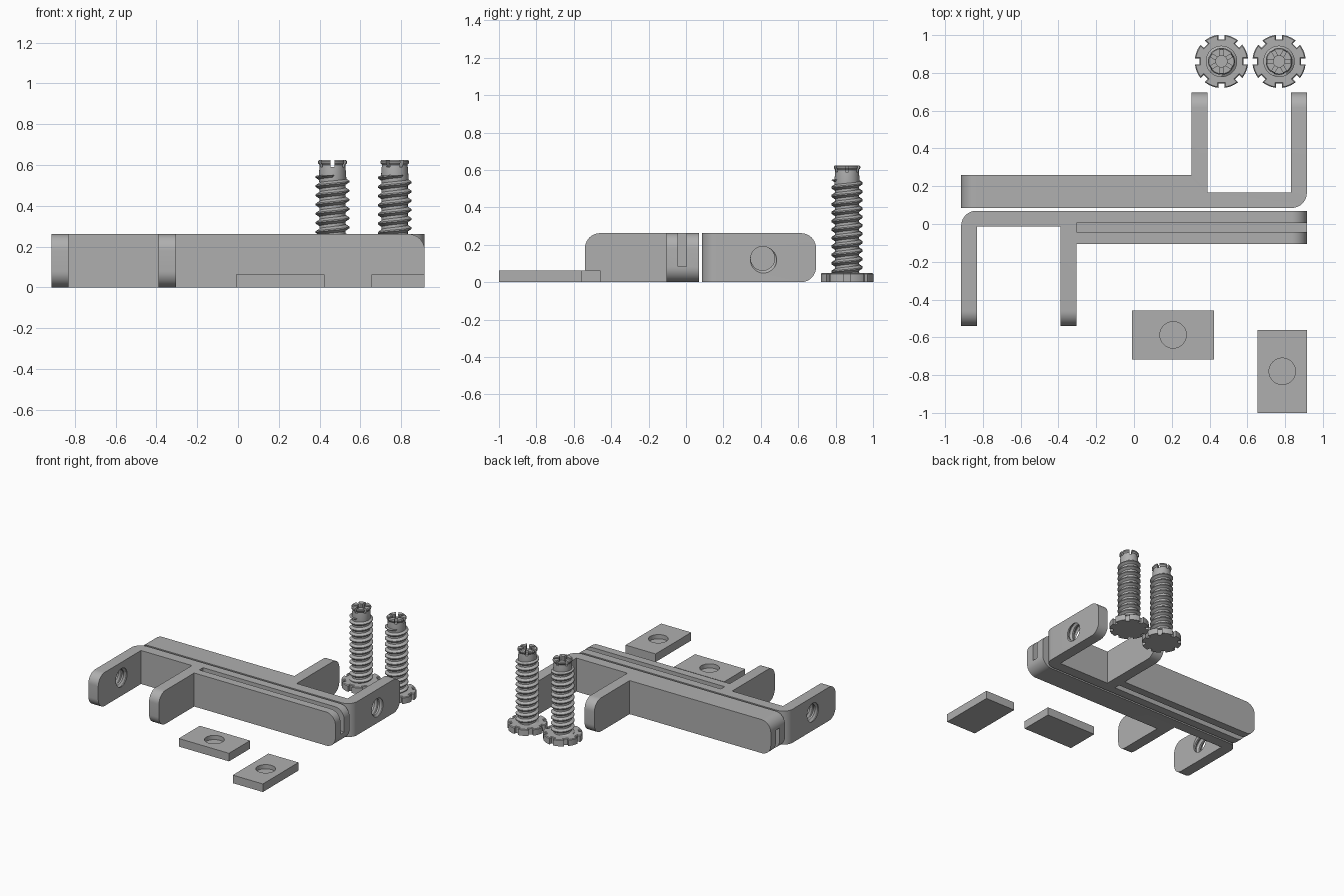
import bpy, bmesh
from math import pi, sin, cos, radians
from mathutils import Matrix, Vector

cube = bpy.data.objects.get("Cube")
if cube:
    bpy.data.objects.remove(cube)

grey = bpy.data.materials.new("plain grey")
grey.use_nodes = True
grey.diffuse_color = (0.43, 0.43, 0.43, 1)
grey.node_tree.nodes["Principled BSDF"].inputs["Base Color"].default_value = grey.diffuse_color

H = 0.262        # clamp height
SHIFT = 0.155    # the two clamps mirror through y = SHIFT / 2


def finish(mesh):
    mesh.materials.clear()
    mesh.materials.append(grey)
    mesh.shade_smooth()
    mesh.set_sharp_from_angle(angle=radians(32))


def make(name, bm, loc=(0, 0, 0), spin=0):
    bmesh.ops.recalc_face_normals(bm, faces=bm.faces)
    mesh = bpy.data.meshes.new(name)
    bm.to_mesh(mesh)
    bm.free()
    obj = bpy.data.objects.new(name, mesh)
    bpy.context.collection.objects.link(obj)
    obj.location, obj.rotation_euler.z = loc, spin
    finish(mesh)
    return obj


def prism(points, z0, z1):
    bm = bmesh.new()
    face = bm.faces.new([bm.verts.new((x, y, z0)) for x, y in points])
    top = bmesh.ops.extrude_face_region(bm, geom=[face])["geom"]
    verts = [g for g in top if isinstance(g, bmesh.types.BMVert)]
    bmesh.ops.translate(bm, verts=verts, vec=(0, 0, z1 - z0))
    return bm


def box(x0, x1, y0, y1, z0, z1):
    return prism([(x0, y0), (x1, y0), (x1, y1), (x0, y1)], z0, z1)


def lathe(profile, steps=48):
    bm = bmesh.new()
    verts = [bm.verts.new((r, 0, z)) for r, z in profile]
    edges = [bm.edges.new(p) for p in zip(verts, verts[1:])]
    bmesh.ops.spin(bm, geom=verts + edges, cent=(0, 0, 0), axis=(0, 0, 1),
                   angle=2 * pi, steps=steps)
    bmesh.ops.remove_doubles(bm, verts=bm.verts, dist=1e-5)
    return bm


def thread(core, crest, z0, z1, pitch, steps=40):
    """Helical rod: a thread profile swept round and clamped at both ends."""
    bm = bmesh.new()
    shape = [(0, core), (0.3, core), (0.58, crest), (0.72, crest)]
    rows = []
    for turn in range(-1, int((z1 - z0) / pitch) + 2):
        for f, r in shape:
            row = []
            for i in range(steps + 1):
                a = 2 * pi * i / steps
                z = z0 + pitch * (turn + f + i / steps)
                rad = r if z0 < z < z1 else core
                row.append(bm.verts.new((rad * cos(a), rad * sin(a), min(max(z, z0), z1))))
            rows.append(row)
    for low, high in zip(rows, rows[1:]):
        for i in range(steps):
            bm.faces.new((low[i], low[i + 1], high[i + 1], high[i]))
    bmesh.ops.remove_doubles(bm, verts=bm.verts, dist=1e-5)
    bmesh.ops.holes_fill(bm, edges=[e for e in bm.edges if e.is_boundary], sides=0)
    return bm


def cut(obj, *cutters):
    for c in cutters:
        mod = obj.modifiers.new("cut", 'BOOLEAN')
        mod.operation, mod.solver, mod.object = 'DIFFERENCE', 'EXACT', c
    bpy.context.view_layer.update()
    graph = bpy.context.evaluated_depsgraph_get()
    mesh = bpy.data.meshes.new_from_object(obj.evaluated_get(graph))
    obj.modifiers.clear()
    obj.data = mesh
    for c in cutters:
        bpy.data.objects.remove(c)
    finish(mesh)


# Front clamp: thin web with two arms, then a thick bar
outline = [(-0.915, 0.07), (-0.915, -0.54), (-0.83, -0.54), (-0.83, -0.012),
           (-0.39, -0.012), (-0.39, -0.54), (-0.305, -0.54), (-0.305, -0.105),
           (0.915, -0.105), (0.915, 0.07)]
bm = prism(outline, 0, H)


def is_rounded(e):
    a, b = (v.co for v in e.verts)
    if abs(a.z - b.z) > 0.1:
        return a.x < -0.9 and a.y > 0
    mid = (a + b) / 2
    return mid.y < -0.53 or mid.x > 0.91


bmesh.ops.bevel(bm, geom=[e for e in bm.edges if is_rounded(e)], offset=0.08,
                segments=10, profile=0.5, affect='EDGES')
front_clamp = make("front_clamp", bm)
groove = make("groove_cutter", box(-0.305, 1, -0.042, 0.004, 0.085, 0.4))
bm = thread(0.064, 0.079, -0.1, 0.1, 0.045)
bm.transform(Matrix.Translation((-0.87, SHIFT - 0.41, H / 2 + 0.004)) @ Matrix.Rotation(pi / 2, 4, 'Y'))
cut(front_clamp, groove, make("hole_cutter", bm))

# Back clamp: the same part inverted through the middle
bm = bmesh.new()
bm.from_mesh(front_clamp.data)
for v in bm.verts:
    v.co = Vector((0, SHIFT, H)) - v.co
make("back_clamp", bm)

# Pads with a shallow round socket
for name, x, y, hx, hy in (("front_pad", 0.207, -0.587, 0.217, 0.13),
                           ("corner_pad", 0.785, -0.78, 0.13, 0.22)):
    pad = make(name, box(-hx, hx, -hy, hy, 0, 0.063), (x, y, 0))
    hole = lathe([(0, 0.03), (0.07, 0.03), (0.07, 0.1), (0, 0.1)])
    cut(pad, make("socket_cutter", hole, (x, y, 0)))

# Notched thumb head outline: eight lobes
head = []
for k in range(8):
    a = k * pi / 4
    head += [(0.118 * cos(a + d), 0.118 * sin(a + d)) for d in (-0.13, 0.13)]
    head += [(0.141 * cos(a + d), 0.141 * sin(a + d))
             for d in (0.11 + i * (pi / 4 - 0.22) / 8 for i in range(9))]

# Two thumb screws standing on their heads
for side, x, spin in (("left", 0.768, pi / 6), ("right", 0.463, 0)):
    at = (x, 0.861, 0)
    bm = prism(head, 0, 0.05)
    rim = [e for e in bm.edges if all(v.co.z > 0.04 for v in e.verts)]
    bmesh.ops.bevel(bm, geom=rim, offset=0.005, segments=1, affect='EDGES')
    make(side + "_screw_head", bm, at)
    make(side + "_screw_thread", thread(0.064, 0.083, 0.04, 0.55, 0.045), at, spin)

    # Slotted tip with a lip and a central bore
    tip = make(side + "_screw_tip", lathe([
        (0, 0.5), (0.062, 0.5), (0.068, 0.535), (0.063, 0.6), (0.071, 0.61),
        (0.071, 0.618), (0.066, 0.625), (0.03, 0.625), (0.03, 0.57), (0, 0.57)]), at, spin)
    slots = []
    for k in range(3):
        slot = box(-0.1, 0.1, -0.009, 0.009, 0.59, 0.7)
        slots.append(make("slot_cutter", slot, at, spin + pi / 2 + k * pi / 3))
    cut(tip, *slots)
